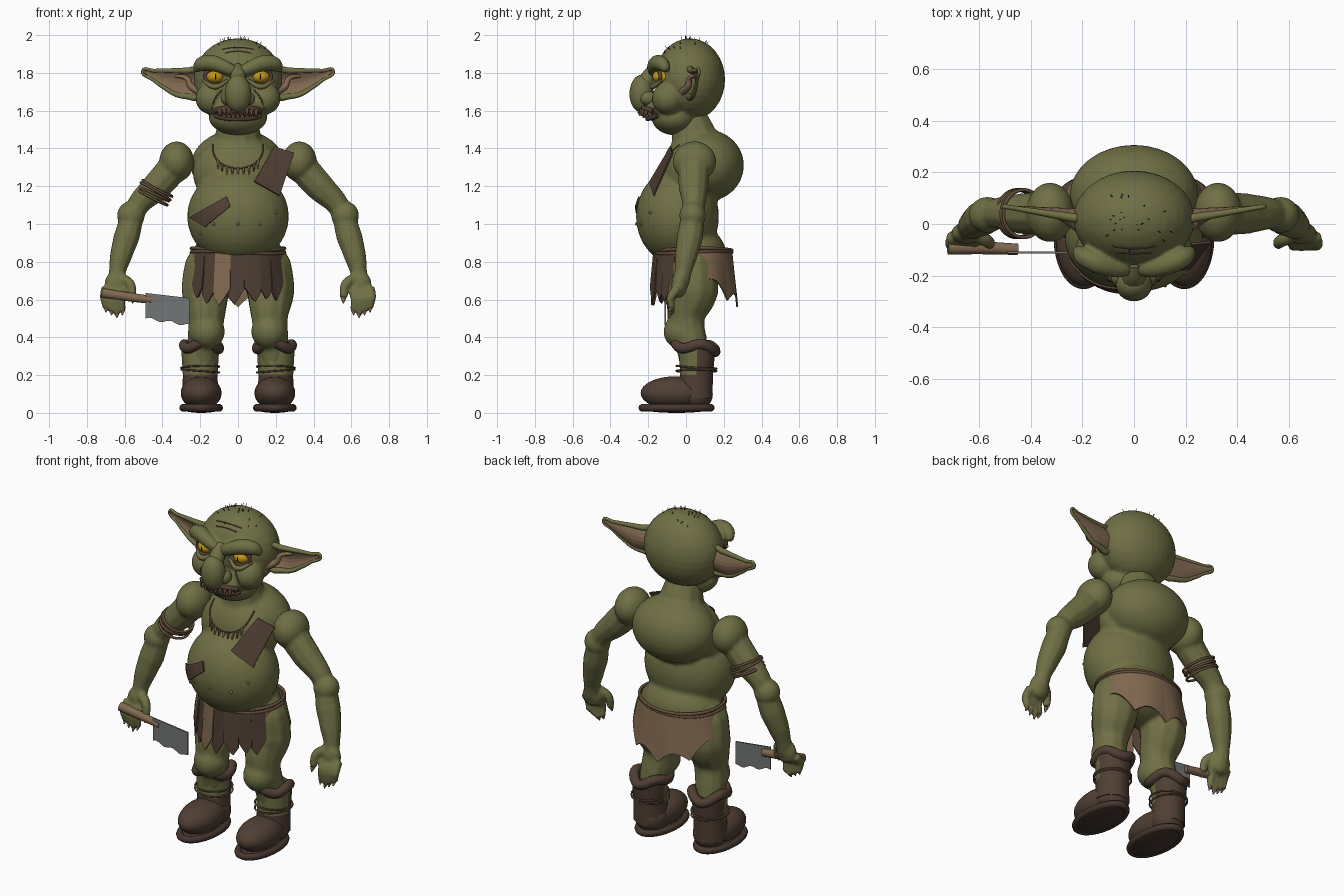
import bpy, bmesh, math, random
from mathutils import Matrix, Vector
from mathutils.bvhtree import BVHTree
random.seed(4)
if "Cube" in bpy.data.objects:
    bpy.data.objects.remove(bpy.data.objects["Cube"])

def material(name, *rgb):
    m = bpy.data.materials.new(name)
    m.use_nodes = True
    m.diffuse_color = (*rgb, 1)
    m.node_tree.nodes["Principled BSDF"].inputs["Base Color"].default_value = (*rgb, 1)
    return m

SKIN = material("olive skin", .16, .16, .06)
LEATHER = material("dark leather", .08, .05, .034)
HIDE = material("tan hide", .22, .14, .08)
ROPE = material("rope brown", .13, .08, .045)
METAL = material("grey steel", .17, .18, .18)
YELLOW = material("yellow eye", .55, .32, .01)
BLACK = material("black", .012, .01, .008)
SOLE = material("boot sole", .06, .038, .027)
GUM = material("mouth brown", .095, .052, .036)

def link(name, src, mat):
    me = src
    if isinstance(src, bmesh.types.BMesh):
        me = bpy.data.meshes.new(name)
        src.to_mesh(me)
    me.materials.clear()
    me.materials.append(mat)
    me.shade_smooth()
    ob = bpy.data.objects.new(name, me)
    bpy.context.collection.objects.link(ob)
    return ob

def bake(ob, mat):
    # Turn a curve or a modified mesh into a plain mesh
    name = ob.name
    me = bpy.data.meshes.new_from_object(ob.evaluated_get(bpy.context.evaluated_depsgraph_get()))
    bpy.data.objects.remove(ob)
    return link(name, me, mat)

def ball(name, loc, radii, mat=SKIN, seg=32):
    bm = bmesh.new()
    m = Matrix.Translation(loc) @ Matrix.Diagonal((*radii, 1))
    bmesh.ops.create_uvsphere(bm, u_segments=seg, v_segments=seg // 2, radius=1, matrix=m)
    return link(name, bm, mat)

def tube(name, pts, radii, mat=SKIN, closed=False, res=6):
    cu = bpy.data.curves.new(name, 'CURVE')
    cu.dimensions, cu.use_fill_caps, cu.resolution_u = '3D', True, res
    cu.bevel_depth, cu.bevel_resolution = 1, 3
    sp = cu.splines.new('BEZIER')
    sp.bezier_points.add(len(pts) - 1)
    sp.use_cyclic_u = closed
    for i, (bp, p) in enumerate(zip(sp.bezier_points, pts)):
        bp.co = p
        bp.handle_left_type = bp.handle_right_type = 'AUTO'
        bp.radius = radii[i] if isinstance(radii, list) else radii
    ob = bpy.data.objects.new(name, cu)
    bpy.context.collection.objects.link(ob)
    return bake(ob, mat)

def ring(name, c, rx, ry, thick, mat, height=lambda a: 0):
    pts = [Vector(c) + Vector((rx * math.cos(a), ry * math.sin(a), height(a))) for a in [math.tau * i / 18 for i in range(18)]]
    return tube(name, pts, thick, mat, True, 3)

def blend(name, parts, voxel, smooth):
    # Fuse overlapping volumes into one soft skin
    bm = bmesh.new()
    for p in parts:
        bm.from_mesh(p.data)
        bpy.data.objects.remove(p)
    ob = link(name, bm, SKIN)
    mod = ob.modifiers.new("fuse", 'REMESH')
    mod.mode, mod.voxel_size = 'VOXEL', voxel
    ob.modifiers.new("soften", 'SMOOTH').iterations = smooth
    ob = bake(ob, SKIN)
    return ob, BVHTree.FromObject(ob, bpy.context.evaluated_depsgraph_get())

def on(tree, x, z, off=0.0):
    # Point on the front surface at x, z
    hit = tree.ray_cast(Vector((x, -2, z)), Vector((0, 1, 0)))[0]
    return Vector((x, (hit.y if hit else 0) - off, z))

def grid(name, cols, rows, fn, mat):
    bm = bmesh.new()
    vs = [[bm.verts.new(fn(i / cols, j / rows)) for j in range(rows + 1)] for i in range(cols + 1)]
    for i in range(cols):
        for j in range(rows):
            bm.faces.new((vs[i][j], vs[i + 1][j], vs[i + 1][j + 1], vs[i][j + 1]))
    ob = link(name, bm, mat)
    mod = ob.modifiers.new("thickness", 'SOLIDIFY')
    mod.thickness, mod.offset = .009, 0
    bake(ob, mat).data.shade_flat()

# Torso and legs
parts = [ball("belly", (0, -.045, 1.04), (.27, .22, .255)), ball("chest", (0, .02, 1.27), (.24, .15, .2)),
         ball("hump", (0, .11, 1.31), (.25, .197, .19)), ball("hips", (0, .035, .83), (.235, .18, .17)),
         tube("neck", [(0, .06, 1.3), (0, .045, 1.45), (0, .01, 1.57)], [.14, .128, .1])]
for s in (1, -1):
    parts += [tube("leg", [(s * .12, .035, .9), (s * .16, .035, .78), (s * .172, .04, .65), (s * .168, 0, .5),
                           (s * .185, .03, .36), (s * .2, .055, .2)], [.08, .125, .133, .1, .086, .076]),
              ball("knee", (s * .165, -.02, .43), (.095, .1, .095))]
body, front = blend("body", parts, .012, 6)

# Arms with hands and claws
parts = [ball("shoulder", (.325, .045, 1.33), (.092, .115, .107)), ball("elbow", (.567, .035, 1.045), (.073, .07, .075)),
         tube("arm", [(.34, .04, 1.3), (.43, .04, 1.2), (.535, .04, 1.09), (.59, .02, .93), (.62, 0, .83),
                      (.638, -.015, .75), (.645, -.03, .68)], [.085, .08, .06, .07, .06, .046, .045]),
         ball("palm", (.647, -.035, .68), (.06, .042, .07)),
         tube("thumb", [(.62, -.04, .715), (.57, -.065, .68), (.558, -.08, .61)], [.03, .026, .02])]
tips = [(.558, -.082, .6)] + [(.612 + .029 * i, -.078, .523 + .015 * abs(i - 1)) for i in range(4)]
for x, y, z in tips[1:]:
    parts.append(tube("finger", [(x, -.045, .66), (x + .008, -.08, .61), (x + .004, -.08, z + .03), (x, -.075, z)],
                      [.027, .024, .021, .018]))
blend("left_arm", parts, .009, 2)
for i, (x, y, z) in enumerate(tips):
    tube(f"left_claw_{i}", [(x, y, z + .008), (x, y - .012, z - .02)], [.015, .003], HIDE)

# Head
parts = [ball("cranium", (0, .02, 1.765), (.235, .187, .218)), ball("jaw", (0, -.06, 1.565), (.155, .122, .095)),
         ball("muzzle", (0, -.12, 1.61), (.135, .105, .075))]
for s in (1, -1):
    parts += [ball("cheek", (s * .14, -.095, 1.665), (.085, .085, .085)),
              tube("brow", [(s * .01, -.17, 1.8), (s * .07, -.17, 1.83), (s * .14, -.15, 1.852),
                            (s * .195, -.125, 1.845), (s * .225, -.1, 1.815)], [.028, .038, .045, .04, .02])]
head, face = blend("head", parts, .009, 3)
ball("nose_tip", (0, -.235, 1.69), (.07, .064, .1))
ball("left_nostril", (.05, -.2, 1.665), (.04, .045, .038))
tube("nose_bridge", [(0, -.15, 1.83), (0, -.19, 1.79), (0, -.225, 1.73)], [.028, .04, .05])

# Eyes and face creases
ball("left_eye", (.12, -.124, 1.78), (.05, .053, .038), YELLOW)
ball("left_pupil", (.12, -.124, 1.78), (.009, .056, .032), BLACK)
spin = [(math.cos(a), math.sin(a)) for a in [math.tau * i / 12 for i in range(12)]]
tube("left_eye_rim", [(.12 + .055 * c, -.16 + .024 * abs(c), 1.78 + .04 * s) for c, s in spin], .01, GUM, True)
tube("left_lower_lid", [(.055, -.16, 1.76), (.12, -.178, 1.727), (.185, -.13, 1.76)], [.008, .015, .008])
tube("left_cheek_crease", [on(face, x, z) for x, z in ((.085, 1.71), (.12, 1.665), (.14, 1.61))], .004, GUM)
for i, (z, w) in enumerate(((1.925, .085), (1.905, .07))):
    tube(f"forehead_crease_{i}", [on(face, w * t, z + .01 * (1 - t * t)) for t in (-1, -.5, 0, .5, 1)], .003, GUM)

# Ears
def ear(u, v):
    low = 1.675 + .132 * (max(0, u - .3) / .7) ** 1.3
    return (.21 + .295 * u, .02 + .048 * u + .035 * math.sin(math.pi * v) * (1 - u), low + (1.812 - low) * v)

grid("left_ear_shell", 12, 6, lambda u, v: ear(u * .99, v), HIDE)
tube("left_ear_rim", [ear(i / 5, 1) for i in range(6)] + [ear(i / 5, 0) for i in (4, 3, 2, 1, 0)],
     [.018, .017, .014, .012, .01, .008, .009, .011, .013, .016, .018], SKIN, True)
tube("left_ear_fold", [(.2, -.02, 1.7), (.25, .01, 1.73), (.27, .02, 1.77), (.33, .05, 1.785)], [.022, .018, .014, .008], HIDE)

# Mouth with lips and teeth
def gape(x):
    return .026 * math.sqrt(max(0, 1 - (x / .125) ** 2))

grid("mouth", 10, 3, lambda u, v: on(face, .24 * u - .12, 1.587 + (2 * v - 1) * gape(.24 * u - .12), .008), GUM)
columns = [-.12 + .024 * i for i in range(11)]
for side, name in ((1, "upper"), (-1, "lower")):
    tube(name + "_lip", [on(face, x, 1.587 + side * (gape(x) + .004), .01) for x in columns], .013, GUM)
    for i, x in enumerate(columns[1:-1]):
        p = on(face, x, 1.587 + side * gape(x) * .9, .018)
        tube(f"{name}_tooth_{i}", [p, p + Vector((0, -.012, -side * random.uniform(.024, .036)))], [.011, .004], ROPE)

# Bristles on the crown
for i in range(24):
    a, t = random.uniform(0, math.tau), random.uniform(.1, .8)
    d = Vector((math.sin(t) * math.cos(a), math.sin(t) * math.sin(a), math.cos(t)))
    p = Vector((.235 * d.x, .02 + .187 * d.y, 1.763 + .218 * d.z))
    tube(f"bristle_{i}", [p, p + d * .018], [.0018, .0008], BLACK, res=1)

# Boots, with the shin showing at the open front
shaft = tube("left_boot_shaft", [(.2, .05, .08), (.2, .055, .2), (.2, .06, .34)], [.095, .092, .1], LEATHER, res=10)
shaft.data.materials.append(SKIN)
for p in shaft.data.polygons:
    p.material_index = int(p.center.z > .2 and p.center.y < .04)
ball("left_boot_foot", (.195, -.06, .105), (.108, .18, .088), LEATHER)
ball("left_boot_heel", (.195, .05, .1), (.095, .092, .09), LEATHER)
ball("left_boot_sole", (.195, -.05, .025), (.11, .195, .025), SOLE)
ring("left_boot_welt", (.195, -.05, .027), .096, .182, .02, SOLE)
ring("left_boot_cuff", (.193, .05, .35), .092, .105, .028, LEATHER,
     lambda a: .016 * math.sin(3 * a + .6) - .012 * math.sin(a))
for i in range(2):
    ring(f"left_boot_rope_{i}", (.2, .055, .222 + .02 * i), .101, .106, .005, ROPE, lambda a: .008 * math.cos(a + 2 * i))

# Loincloth strips, back hide and belt
def skirt(name, a0, a1, cols, flare, hem, mat):
    def point(u, v):
        a, k = math.radians(a0 + (a1 - a0) * u), 1 + flare * v
        return (.245 * k * math.sin(a), .035 - .205 * k * math.cos(a), .86 - v * (.86 - hem(u)))
    grid(name, cols, 5, point, mat)

for i in range(9):
    a, peak = -81 + 18 * i, random.uniform(.6, 1.3)
    low = .645 - .085 * math.cos(math.radians(a + 9)) + random.uniform(-.015, .02)
    skirt(f"front_strip_{i}", a - 2, a + 18, 6, .05 + .04 * (i % 2), lambda u: low + .07 * abs(2 * u - peak),
          HIDE if i in (0, 3, 8) else LEATHER)
skirt("back_hide", 102, 258, 32, .15, lambda u: .56 + .14 * (2 * u - 1) ** 2 + .06 * abs(math.sin(u * math.pi * 4)), HIDE)
for i in range(2):
    ring(f"belt_rope_{i}", (0, .035, .85 + .016 * i), .247, .207, .009, ROPE, lambda a: .006 * math.sin(2 * a + i))

# Leather patches on the torso
def patch(name, a, b, c, d):
    def point(u, v):
        p = Vector(a).lerp(Vector(b), u).lerp(Vector(d).lerp(Vector(c), u), v)
        return Vector((p.x, min(p.y, on(front, p.x, p.z, .01).y), p.z))
    grid(name, 8, 8, point, LEATHER)

patch("chest_patch", (.19, -.08, 1.41), (.295, -.07, 1.375), (.22, -.17, 1.15), (.085, -.19, 1.225))
patch("belly_patch", (-.255, -.13, 1.035), (-.06, -.22, 1.145), (-.04, -.24, 1.095), (-.175, -.22, .985))

# Necklace with teeth, and warts
cord = [on(front, .135 * math.cos(a), 1.42 - .125 * math.sin(a) ** .8, .006) for a in [math.pi * i / 14 for i in range(15)]]
tube("necklace_cord", cord, .004, ROPE)
for i, p in enumerate(cord[3:-3]):
    tube(f"necklace_tooth_{i}", [p, p + Vector((0, -.012, -.042))], [.008, .003], ROPE if i % 2 else HIDE)
for i, (x, z) in enumerate(((-.13, 1), (0, 1), (.12, 1), (.2, 1.06), (-.2, .95))):
    ball(f"wart_{i}", on(front, x, z), (.009, .009, .009), SKIN, 10)

# Arm bands
for i in range(4):
    d = -.027 + .018 * i
    ring(f"arm_band_{i}", (-.44 + .47 * d, .04, 1.165 + .88 * d), .078, .092, .007, ROPE,
         lambda a: -.041 * math.cos(a) + .006 * math.sin(a + 2 * i))

# Cleaver
grid("cleaver_blade", 12, 1, lambda u, v: (-.49 + .232 * u, -.11, (.635 - .027 * u) * v + (1 - v) * (
    .5 - .035 * u + .008 * math.sin(14 * u))), METAL)
tube("cleaver_handle", [(-.72, -.092, .635), (-.6, -.092, .617), (-.45, -.098, .597)], [.027, .025, .022], HIDE)

# Mirror every left part to the right
for ob in [o for o in bpy.context.collection.objects if o.name.startswith("left_")]:
    me = ob.data.copy()
    me.transform(Matrix.Scale(-1, 4, (1, 0, 0)))
    me.flip_normals()
    bpy.context.collection.objects.link(bpy.data.objects.new(ob.name.replace("left", "right"), me))
